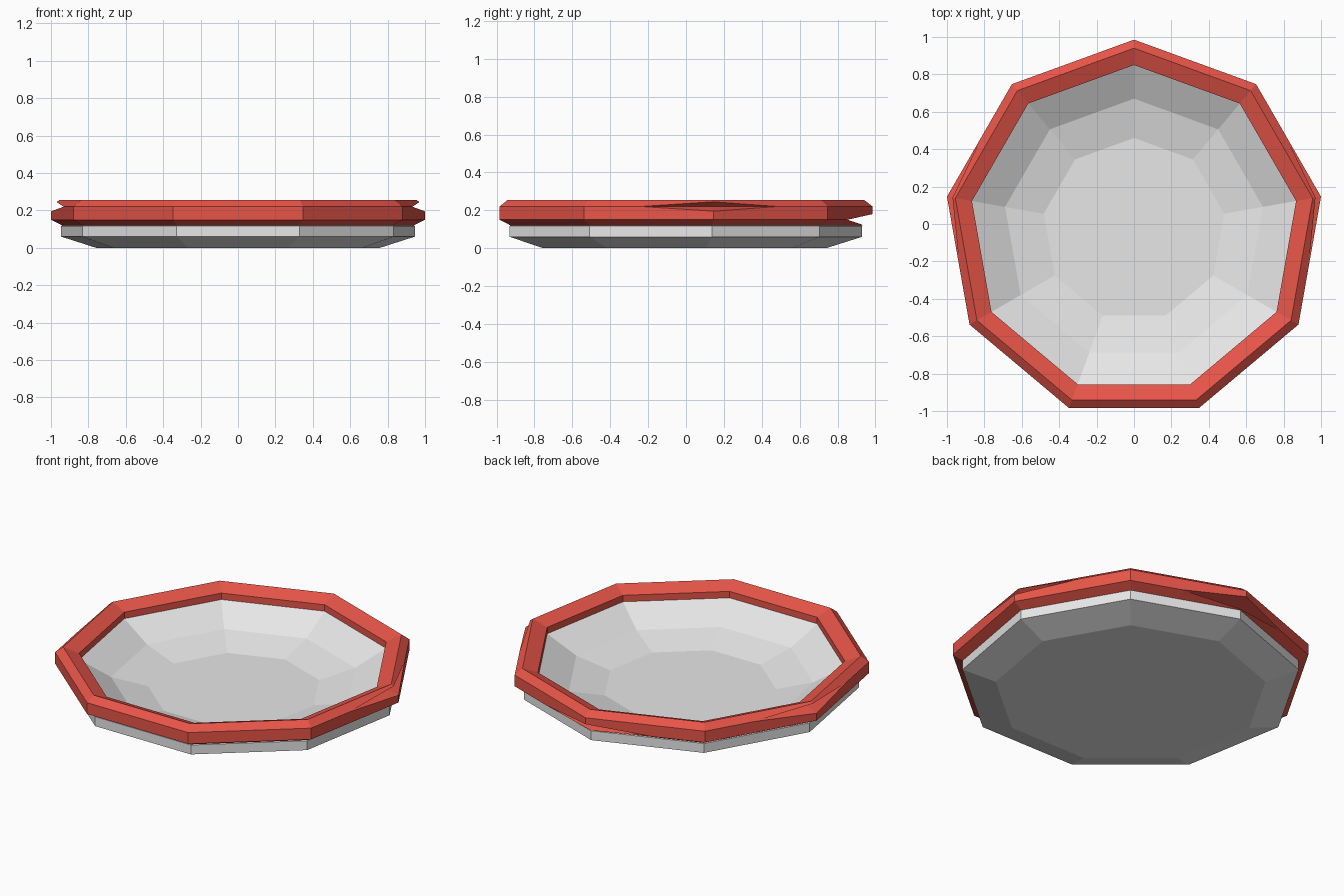
import bpy, bmesh, math
from mathutils import Vector

if "Cube" in bpy.data.objects:
    bpy.data.objects.remove(bpy.data.objects["Cube"])

SIDES = 9
CY = -0.03  # centre of the nine-sided outline


def material(name, rgb):
    m = bpy.data.materials.new(name)
    m.diffuse_color = (*rgb, 1)
    m.use_nodes = True
    m.node_tree.nodes["Principled BSDF"].inputs["Base Color"].default_value = m.diffuse_color
    return m


def corner(i):
    a = math.tau * i / SIDES
    return Vector((math.sin(a), math.cos(a)))


def loft(name, stations, mat, cap=False):
    """Skin between (direction, profile) stations running round the outline."""
    bm = bmesh.new()
    rows = [[bm.verts.new((d.x * r, d.y * r + CY, z)) for r, z in prof] for d, prof in stations]
    for a, b in zip(rows, rows[1:] + rows[:1]):
        for k in range(len(a) - 1):
            bm.faces.new((a[k], b[k], b[k + 1], a[k + 1]))
    if cap:
        bm.faces.new([r[0] for r in rows])
        bm.faces.new([r[-1] for r in rows])
    bmesh.ops.remove_doubles(bm, verts=bm.verts, dist=0.0005)
    bmesh.ops.recalc_face_normals(bm, faces=bm.faces)
    me = bpy.data.meshes.new(name)
    bm.to_mesh(me)
    bm.free()
    me.materials.append(mat)
    ob = bpy.data.objects.new(name, me)
    bpy.context.collection.objects.link(ob)
    return ob


white = material("off_white", (0.8, 0.8, 0.8))
red = material("rim_red", (0.8, 0.09, 0.065))

# Dish: bowl floor, facets, hidden shoulder, outer wall, base
dish = [(0.49, 0.03), (0.70, 0.08), (0.88, 0.18), (0.85, 0.125),
        (0.96, 0.118), (0.96, 0.06), (0.77, 0.0)]
loft("dish", [(corner(i), dish) for i in range(SIDES)], white, cap=True)

# Rim profiles: plain, notched below (back corner), notched above (side corners)
inner = [(0.88, 0.18), (0.88, 0.22), (0.97, 0.255)]
top = [(1.0154, 0.22)] * 3
low = [(1.0154, 0.15)] * 3
under = [(0.95, 0.118), (0.86, 0.124)]
plain = inner + top + low + under
back = inner + top + [(1.0154, 0.18), (0.87, 0.15), (0.965, 0.122)] + under
side = inner + [(0.985, 0.245), (0.94, 0.22), (1.0154, 0.195)] + low + under
special = {0: back, 2: side, 7: side}

stations = []
for i in range(SIDES):
    j = (i + 1) % SIDES
    stations.append((corner(i), special.get(i, plain)))
    # The notches close a little past the middle of each neighbouring edge
    if i in special:
        stations.append((corner(i).lerp(corner(j), 0.56), plain))
    elif j in special:
        stations.append((corner(i).lerp(corner(j), 0.44), plain))
loft("rim", stations, red)
